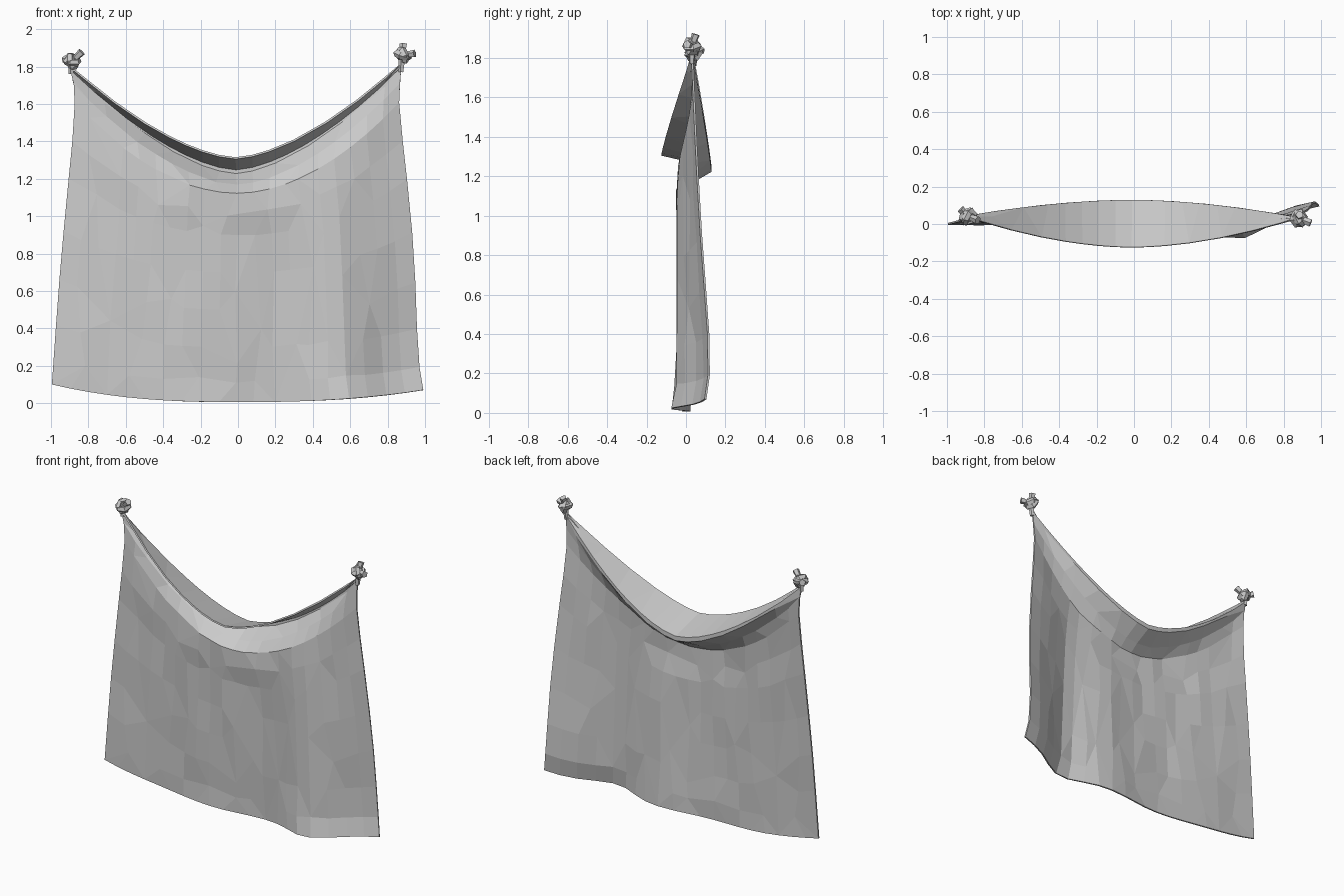
import bpy, bmesh, math, random
from mathutils import Vector, Matrix

if "Cube" in bpy.data.objects:
    bpy.data.objects.remove(bpy.data.objects["Cube"])

random.seed(4)

# side edges of the cloth: (z, x, y)
LEFT = [(.10, -.995, 0), (.6, -.96, .01), (1.0, -.925, .02), (1.4, -.885, .03),
        (1.58, -.872, .04), (1.7, -.878, .04), (1.81, -.9, .04)]
RIGHT = [(.07, .99, .10), (.25, .96, .125), (.6, .95, .10), (1.0, .925, .07),
         (1.4, .88, .05), (1.62, .86, .04), (1.83, .875, .03)]
# centre profile, bottom hem to folded-over top edge: (y, z, side edge z, sag power)
ROWS = [(0, .006, .10, 2.5), (0, .12, .22, 2.5), (-.01, .3, .42, 2.4), (-.015, .5, .66, 2.4),
        (-.02, .7, .92, 2.3), (-.03, .9, 1.2, 2.2), (-.04, 1.02, 1.4, 2.0),
        (-.04, 1.12, 1.6, 1.9), (.02, 1.165, 1.7, 1.7), (.125, 1.225, 1.77, 1.6),
        (.125, 1.25, 1.785, 1.6), (0, 1.28, 1.795, 1.6), (-.125, 1.31, 1.805, 1.6)]
COLS = 20


def on_edge(table, z):
    for a, b in zip(table, table[1:]):
        if z <= b[0]:
            break
    t = (z - a[0]) / (b[0] - a[0])
    return Vector((a[1] + (b[1] - a[1]) * t, a[2] + (b[2] - a[2]) * t, z))


def add_object(name, bm):
    bmesh.ops.recalc_face_normals(bm, faces=bm.faces)
    me = bpy.data.meshes.new(name)
    bm.to_mesh(me)
    bm.free()
    ob = bpy.data.objects.new(name, me)
    bpy.context.collection.objects.link(ob)
    return ob


# hanging cloth with a cowl fold along the top
bm = bmesh.new()
grid = []
for r, (yc, zc, ez, p) in enumerate(ROWS):
    lo = on_edge(LEFT, ez)
    hi = on_edge(RIGHT, .07 + (ez - .1) * 1.025)
    line = []
    for c in range(COLS + 1):
        u = -1 + 2 * c / COLS
        q = lo.lerp(hi, (u + 1) / 2)
        side = lo if u < 0 else hi
        a = abs(u)
        y = yc + (side.y - yc) * a ** 1.8
        z = zc + (side.z - zc) * a ** p
        if r < 8:
            # deep fold near the right side, fading upward
            fade = 1 - r / 8
            y -= .105 * fade * math.exp(-((u - .57) / .2) ** 2)
            y += .02 * fade * math.sin(u * 7) * (1 - a)
        if 0 < r < 8 and a < 1:
            y += random.uniform(-.007, .007)
        line.append(bm.verts.new((q.x, y, z)))
    grid.append(line)
for r in range(len(grid) - 1):
    for c in range(COLS):
        bm.faces.new((grid[r][c], grid[r][c + 1], grid[r + 1][c + 1], grid[r + 1][c]))
cloth = add_object("hanging_cloth", bm)
dec = cloth.modifiers.new("facets", 'DECIMATE')
dec.ratio = .7
sol = cloth.modifiers.new("thickness", 'SOLIDIFY')
sol.thickness = .01
sol.offset = 0


def loop(bm, centre, rot, major, minor, n=6, m=5):
    """Low-poly ring of bunched cloth."""
    rings = []
    for i in range(n):
        a = 2 * math.pi * i / n
        ring = []
        for j in range(m):
            b = 2 * math.pi * j / m
            d = major + minor * math.cos(b)
            v = Vector((d * math.cos(a), d * math.sin(a), minor * math.sin(b)))
            ring.append(bm.verts.new(centre + rot @ v))
        rings.append(ring)
    for i in range(n):
        for j in range(m):
            k, l = (i + 1) % n, (j + 1) % m
            bm.faces.new((rings[i][j], rings[k][j], rings[k][l], rings[i][l]))


def strand(bm, a, b, r1, r2):
    """Short tapered five-sided piece from a to b."""
    d = b - a
    m = Matrix.Translation((a + b) / 2) @ d.to_track_quat('Z', 'Y').to_matrix().to_4x4()
    bmesh.ops.create_cone(bm, cap_ends=True, segments=5, radius1=r1, radius2=r2,
                          depth=d.length, matrix=m)


# knots: two crossed loops, a core, a neck and two loose tails
def knot(name, centre, foot, tails, turn):
    bm = bmesh.new()
    c = Vector(centre)
    for tilt, spin in ((.35, 0), (1.3, .8)):
        rot = Matrix.Rotation(turn + spin, 3, 'Z') @ Matrix.Rotation(tilt, 3, 'X')
        loop(bm, c, rot, .032, .021)
    bmesh.ops.create_icosphere(bm, subdivisions=1, radius=.035, matrix=Matrix.Translation(c))
    strand(bm, Vector(foot), c, .014, .02)
    for t in tails:
        strand(bm, c, c + Vector(t), .014, .022)
    add_object(name, bm)


knot("left_knot", (-.887, .04, 1.828), (-.892, .04, 1.76),
     [(.052, -.02, .05), (-.04, .04, .012)], .3)
knot("right_knot", (.88, .03, 1.86), (.872, .03, 1.77),
     [(.065, -.025, .008), (.005, .02, .06)], 1.2)
